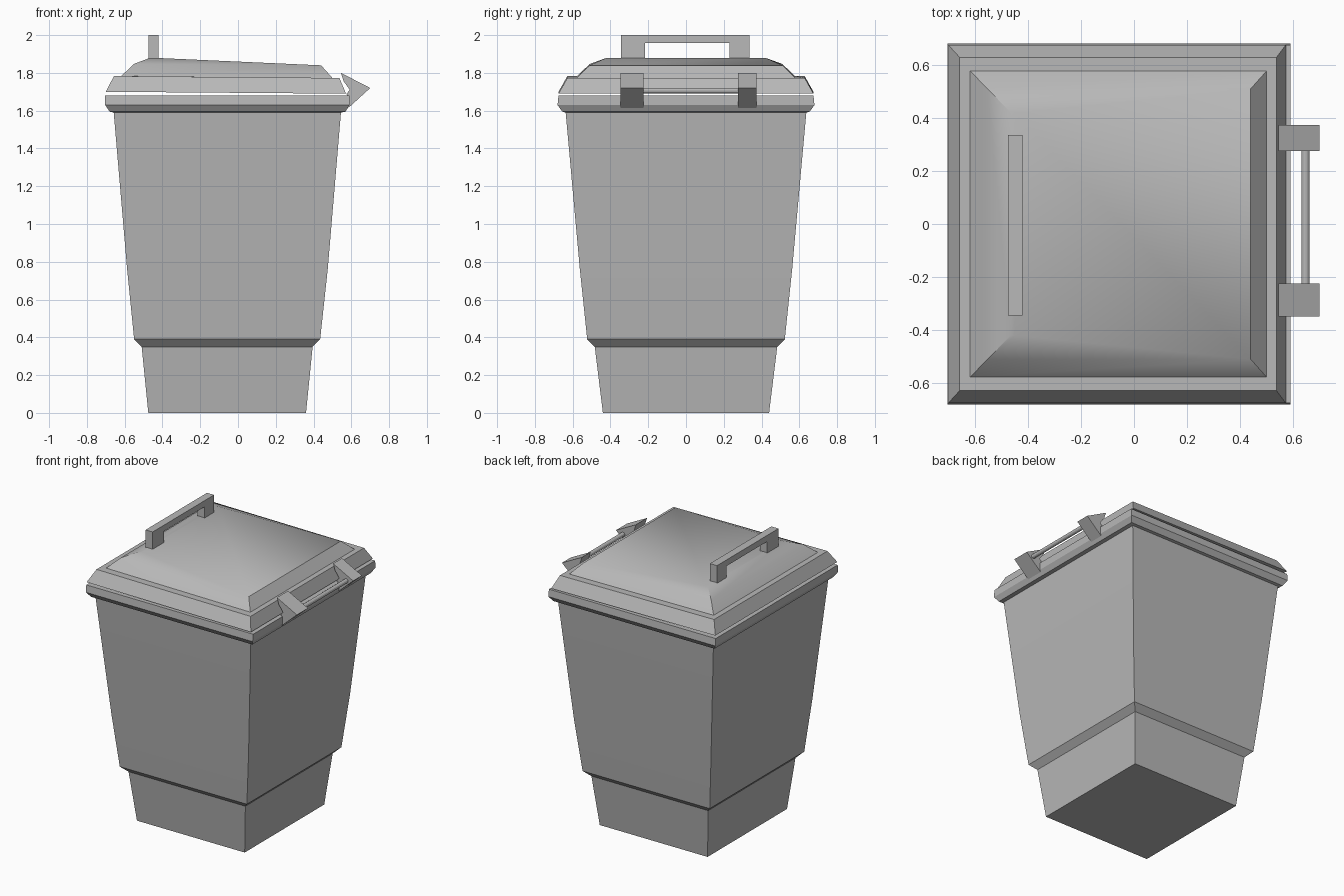
import bpy, bmesh, math

cube = bpy.data.objects.get("Cube")
if cube:
    bpy.data.objects.remove(cube, do_unlink=True)

grey = bpy.data.materials.new("plain grey")
grey.use_nodes = True
colour = (0.48, 0.48, 0.48, 1)
grey.diffuse_color = colour
grey.node_tree.nodes["Principled BSDF"].inputs["Base Color"].default_value = colour


def finish(name, bm):
    bmesh.ops.recalc_face_normals(bm, faces=bm.faces[:])
    mesh = bpy.data.meshes.new(name)
    bm.to_mesh(mesh)
    bm.free()
    mesh.materials.append(grey)
    obj = bpy.data.objects.new(name, mesh)
    bpy.context.collection.objects.link(obj)
    bpy.ops.object.select_all(action='DESELECT')
    obj.select_set(True)
    bpy.context.view_layer.objects.active = obj
    bpy.ops.object.shade_smooth_by_angle(angle=math.radians(25))
    return obj


def loft(name, rings):
    """Skin rectangles (left x, right x, half depth, left z, right z), capped at both ends."""
    bm = bmesh.new()
    loops = [[bm.verts.new(p) for p in ((a, -d, za), (b, -d, zb), (b, d, zb), (a, d, za))]
             for a, b, d, za, zb in rings]
    for low, high in zip(loops, loops[1:]):
        for i in range(4):
            j = (i + 1) % 4
            bm.faces.new((low[i], low[j], high[j], high[i]))
    bm.faces.new(loops[0])
    bm.faces.new(loops[-1])
    return finish(name, bm)


def extrude(name, profile, place, start, end):
    """Extrude a closed profile between two positions along one axis."""
    bm = bmesh.new()
    face = bm.faces.new([bm.verts.new(place(u, v, start)) for u, v in profile])
    out = bmesh.ops.extrude_face_region(bm, geom=[face])
    shift = [e - s for s, e in zip(place(0, 0, start), place(0, 0, end))]
    bmesh.ops.translate(bm, vec=shift,
                        verts=[g for g in out["geom"] if isinstance(g, bmesh.types.BMVert)])
    return finish(name, bm)


# Hollow tapered bin with stepped foot and flared rim
body = [(-.475, .36, .44, 0), (-.51, .395, .483, .35), (-.55, .435, .523, .39),
        (-.587, .475, .562, .76), (-.658, .545, .637, 1.59), (-.68, .57, .655, 1.595),
        (-.703, .59, .68, 1.63), (-.703, .59, .675, 1.68),
        (-.62, .51, .6, 1.68), (-.5, .39, .47, .42)]
loft("bin_body", [ring + (ring[-1],) for ring in body])

# Stepped lid with a low ridge beneath the handle
loft("lid", [(-.70, .572, .675, 1.70, 1.69), (-.657, .537, .628, 1.783, 1.773),
             (-.618, .50, .577, 1.783, 1.773), (-.552, .44, .51, 1.847, 1.84),
             (-.465, -.45, .42, 1.88, 1.88)])

# Bridge-shaped lid handle
extrude("lid_handle",
        [(-.345, 1.865), (-.345, 2), (.335, 2), (.335, 1.865),
         (.23, 1.865), (.23, 1.957), (-.217, 1.957), (-.217, 1.865)],
        lambda u, v, w: (w, u, v), -.475, -.42)

# Wedge brackets on the right side
wedge = [(.545, 1.80), (.70, 1.72), (.585, 1.615), (.575, 1.69), (.592, 1.71), (.56, 1.755)]
for name, start, end in (("front_bracket", -.348, -.225), ("back_bracket", .275, .373)):
    extrude(name, wedge, lambda u, v, w: (u, w, v), start, end)

# Hinge rod between the brackets
circle = [(.646 + .015 * math.cos(i * math.tau / 12), 1.706 + .015 * math.sin(i * math.tau / 12))
          for i in range(12)]
extrude("hinge_rod", circle, lambda u, v, w: (u, w, v), -.23, .28)
